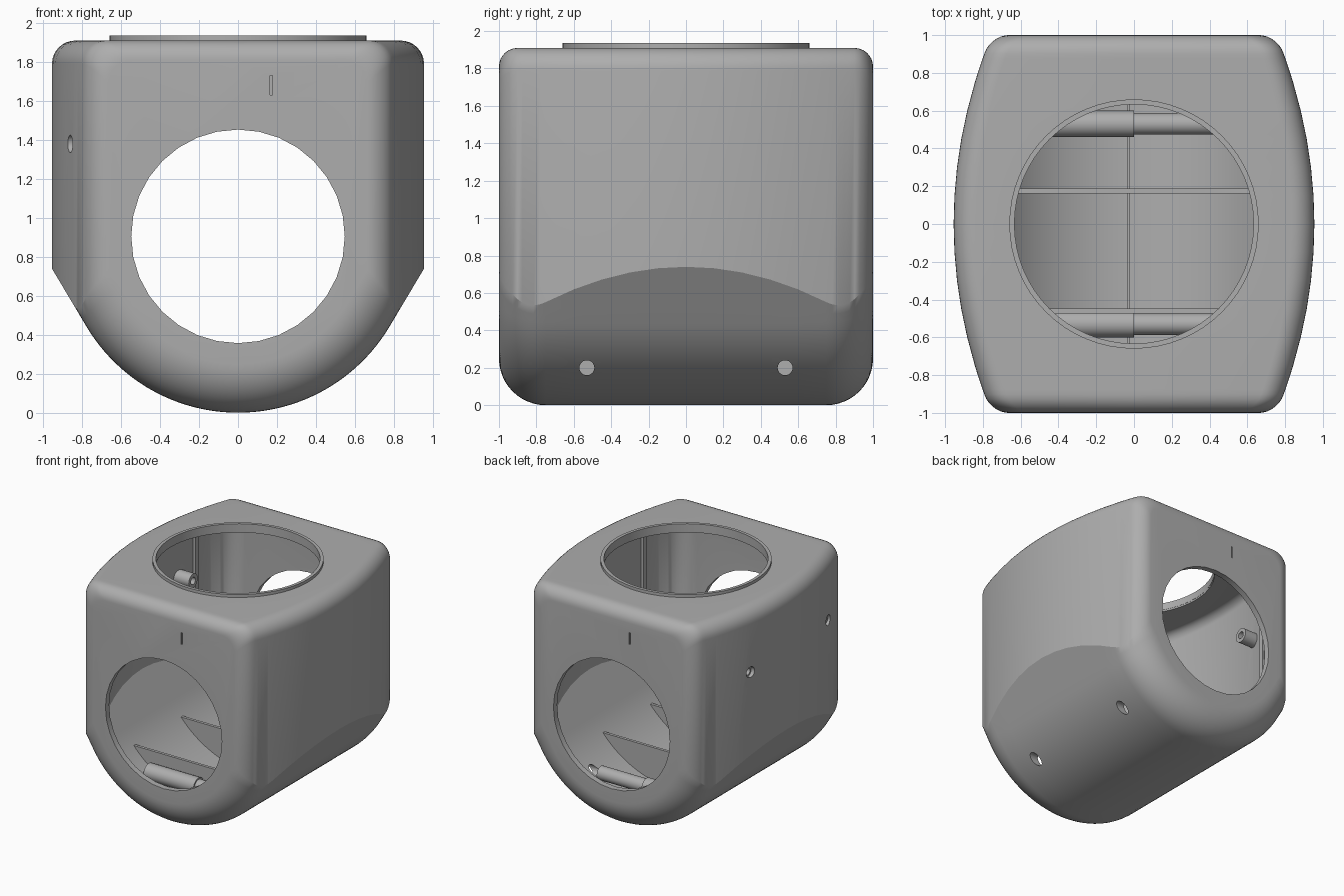
import bpy, bmesh, math
from mathutils import Matrix, Vector

cube = bpy.data.objects.get("Cube")
if cube:
    bpy.data.objects.remove(cube)

grey = bpy.data.materials.new("plain grey")
grey.use_nodes = True
grey.diffuse_color = (0.42, 0.42, 0.42, 1)
grey.node_tree.nodes["Principled BSDF"].inputs["Base Color"].default_value = (0.42, 0.42, 0.42, 1)

CENTRE_Z = 0.905      # axis of the front and back openings
RADIUS = 0.905        # round underside
TANGENT = math.radians(59.2)
WALL = 0.05


def finish(name, bm, angle=30):
    bmesh.ops.recalc_face_normals(bm, faces=bm.faces)
    mesh = bpy.data.meshes.new(name)
    bm.to_mesh(mesh)
    bm.free()
    obj = bpy.data.objects.new(name, mesh)
    bpy.context.collection.objects.link(obj)
    mesh.materials.append(grey)
    smooth(obj, angle)
    return obj


def smooth(obj, angle=30):
    bpy.ops.object.select_all(action='DESELECT')
    obj.select_set(True)
    bpy.context.view_layer.objects.active = obj
    bpy.ops.object.shade_smooth_by_angle(angle=math.radians(angle))


def fillet(y, r):
    """How far a rounded edge of radius r has drawn in at depth y."""
    d = max(0, abs(y) - (1 - r))
    return r - math.sqrt(max(0, r * r - d * d))


def section(y, inset):
    """Half outline from bottom centre to top centre, then mirrored."""
    width = 0.955 - y * y / 5 - fillet(y, 0.09) - inset
    top = 1.91 - fillet(y, 0.1) - inset
    rad = RADIUS - fillet(y, 0.25) - inset
    end = min(TANGENT, math.asin(min(1, width / rad)))
    pts = []
    for i in range(25):
        a = end * i / 24
        pts.append((rad * math.sin(a), CENTRE_Z - rad * math.cos(a)))
    x0 = pts[-1][0]
    z1 = CENTRE_Z - (rad - width * math.sin(TANGENT)) / math.cos(TANGENT)
    pts.append(((x0 + width) / 2, (pts[-1][1] + z1) / 2))
    pts.append((width, z1))
    r = 0.12 - inset
    for i in range(9):
        a = math.pi / 2 * i / 8
        pts.append((width - r + r * math.cos(a), top - r + r * math.sin(a)))
    pts.append((0, top))
    return pts + [(-x, z) for x, z in pts[-2:0:-1]]


def loft(name, inset):
    """Skin the sections from front to back."""
    ends = [0.75 + 0.25 * math.sin(math.pi / 2 * i / 12) for i in range(13)]
    half = [0.15 * i for i in range(1, 5)] + ends
    depths = [-y for y in reversed(half)] + [0] + half
    bm = bmesh.new()
    rings = []
    for y in depths:
        rings.append([bm.verts.new((x, y * (1 - inset), z)) for x, z in section(y, inset)])
    for a, b in zip(rings, rings[1:]):
        for i in range(len(a)):
            j = (i + 1) % len(a)
            bm.faces.new((a[i], a[j], b[j], b[i]))
    bm.faces.new(rings[0])
    bm.faces.new(rings[-1])
    return finish(name, bm)


def turn(axis):
    if axis == 'x':
        return Matrix.Rotation(math.pi / 2, 4, 'Y')
    if axis == 'y':
        return Matrix.Rotation(math.pi / 2, 4, 'X')
    return Matrix.Identity(4)


def cylinder(name, centre, axis, r, length, sides=32):
    bm = bmesh.new()
    bmesh.ops.create_cone(bm, cap_ends=True, segments=sides, radius1=r, radius2=r, depth=length,
                          matrix=Matrix.Translation(centre) @ turn(axis))
    return finish(name, bm)


def tube(name, centre, axis, outer, inner, length, sides=32):
    bm = bmesh.new()
    rings = []
    for r, h in ((outer, -1), (outer, 1), (inner, 1), (inner, -1)):
        rings.append([bm.verts.new((r * math.cos(math.tau * i / sides),
                                    r * math.sin(math.tau * i / sides), h * length / 2))
                      for i in range(sides)])
    for k in range(4):
        a, b = rings[k], rings[(k + 1) % 4]
        for i in range(sides):
            j = (i + 1) % sides
            bm.faces.new((a[i], a[j], b[j], b[i]))
    bm.transform(Matrix.Translation(centre) @ turn(axis))
    return finish(name, bm)


def box(name, centre, size):
    bm = bmesh.new()
    bmesh.ops.create_cube(bm, size=1, matrix=Matrix.Translation(centre) @ Matrix.Diagonal((*size, 1)))
    return finish(name, bm)


def cut(obj, cutter):
    mod = obj.modifiers.new("cut", 'BOOLEAN')
    mod.operation = 'DIFFERENCE'
    mod.solver = 'EXACT'
    mod.object = cutter
    bpy.ops.object.select_all(action='DESELECT')
    obj.select_set(True)
    bpy.context.view_layer.objects.active = obj
    bpy.ops.object.modifier_apply(modifier=mod.name)
    bpy.data.objects.remove(cutter)


# Hollow housing with its openings
housing = loft("housing", 0)
cut(housing, loft("cavity_cutter", WALL))
cut(housing, cylinder("front_back_cutter", (0, 0, CENTRE_Z), 'y', 0.548, 3))
cut(housing, cylinder("top_cutter", (0, 0, 1.9), 'z', 0.635, 0.4, 64))

# Screw holes: right side wall and under the left side
PEGS = ((-0.68, 0.86), (0.44, 0.92))
for y, x in PEGS:
    cut(housing, cylinder("side_hole_cutter", (-x, y, 1.38), 'x', 0.045, 0.3, 24))
for y in (-0.53, 0.53):
    cut(housing, cylinder("under_hole_cutter", (0.58, y, 0.2), 'x', 0.04, 0.3, 24))

# Narrow slits above the front and back openings
for s in (-1, 1):
    cut(housing, box("slit_cutter", (-0.17 * s, s, 1.68), (0.012, 0.03, 0.1)))
smooth(housing)

# Raised collar round the top opening
tube("top_collar", (0, 0, 1.905), 'z', 0.66, 0.633, 0.06, 64)

# Screw pegs inside the right wall
for y, x in PEGS:
    tube("side_peg", (0.11 - x, y, 1.38), 'x', 0.06, 0.03, 0.16, 24)

# Two-piece tie posts across the floor
for y in (-0.53, 0.53):
    cylinder("right_post", (-0.235, y, 0.2), 'x', 0.07, 0.47)
    cylinder("left_post", (0.215, y, 0.2), 'x', 0.057, 0.43)

# Flat-topped ribs standing in the round floor
for y in (-0.46, 0.175):
    bm = bmesh.new()
    r = 0.87
    reach = math.acos((CENTRE_Z - 0.35) / r)
    edge = []
    for i in range(33):
        a = -reach + 2 * reach * i / 32
        edge.append(bm.verts.new((r * math.sin(a), y - 0.0125, CENTRE_Z - r * math.cos(a))))
    face = bm.faces.new(edge)
    out = bmesh.ops.extrude_face_region(bm, geom=[face])
    bmesh.ops.translate(bm, vec=Vector((0, 0.025, 0)),
                        verts=[v for v in out["geom"] if isinstance(v, bmesh.types.BMVert)])
    finish("floor_rib", bm)

# Joint line along the floor and upright ribs on the side walls
box("floor_joint", (-0.03, 0, 0.045), (0.012, 1.4, 0.03))
for s in (-1, 1):
    box("wall_rib", (0.83 * s, -0.6 * s, 1.2), (0.05, 0.04, 1.1))
